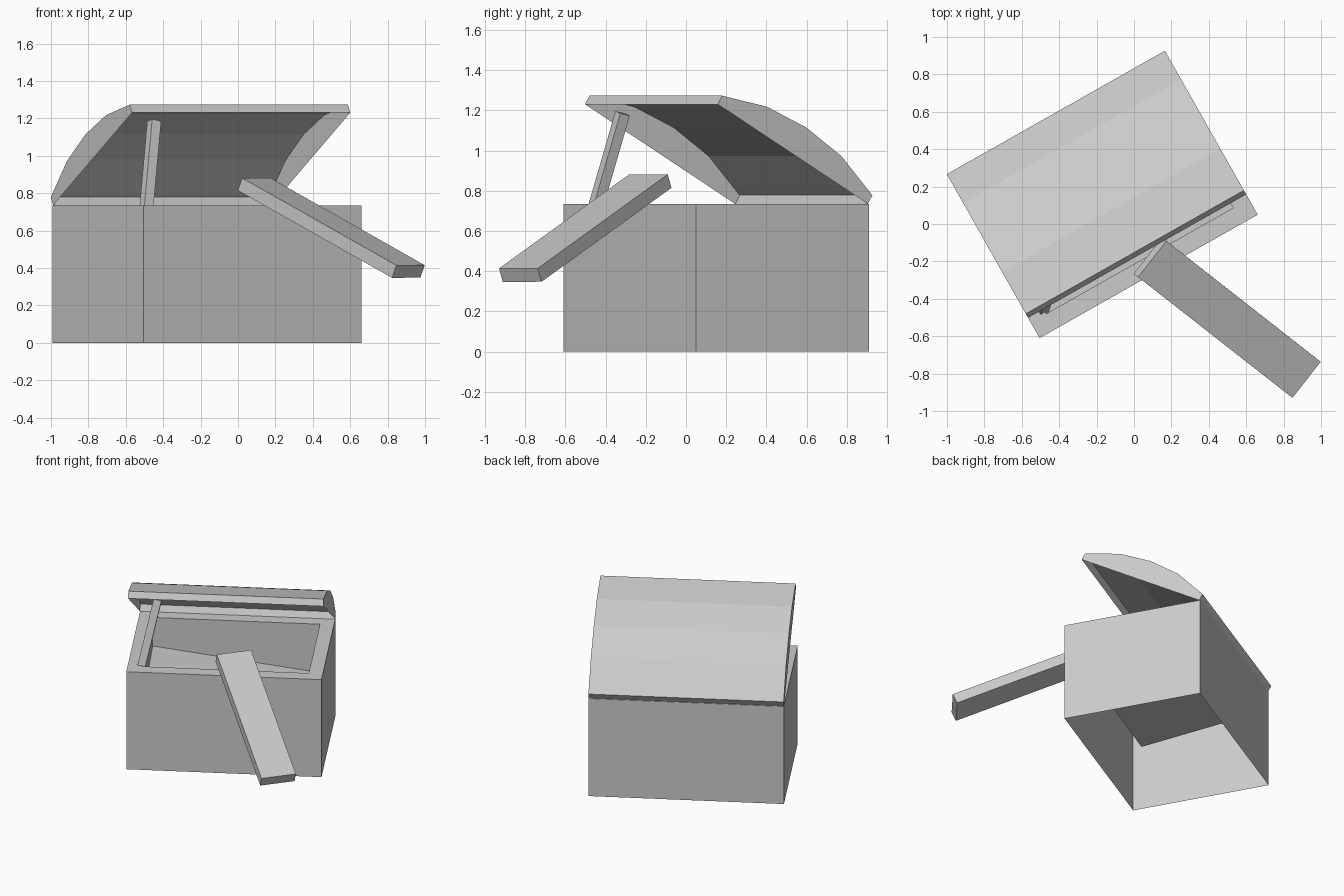
import bpy
import bmesh
from math import radians
from mathutils import Matrix, Vector

if "Cube" in bpy.data.objects:
    bpy.data.objects.remove(bpy.data.objects["Cube"], do_unlink=True)

WIDTH, DEPTH, HEIGHT, WALL = 1.34, 0.987, 0.735, 0.096

# One plain grey
grey = bpy.data.materials.new("plain_grey")
grey.use_nodes = True
grey.diffuse_color = (0.6, 0.6, 0.6, 1)
grey.node_tree.nodes["Principled BSDF"].inputs["Base Color"].default_value = (0.6, 0.6, 0.6, 1)

# The chest stands turned on the ground, with its front left corner as origin
chest_frame = Matrix.Translation((-0.505, -0.61, 0)) @ Matrix.Rotation(radians(29.5), 4, 'Z')


def finish(name, bm, matrix):
    mesh = bpy.data.meshes.new(name)
    bm.to_mesh(mesh)
    bm.free()
    mesh.materials.append(grey)
    obj = bpy.data.objects.new(name, mesh)
    obj.matrix_world = matrix
    bpy.context.collection.objects.link(obj)
    return obj


def ring(bm, inset, heights):
    corners = [(inset, inset), (WIDTH - inset, inset),
               (WIDTH - inset, DEPTH - inset), (inset, DEPTH - inset)]
    return [bm.verts.new((x, y, z)) for (x, y), z in zip(corners, heights)]


def bar(name, start, end, side, width, thickness):
    """Straight bar from start to end, its width running along side."""
    start, end = Vector(start), Vector(end)
    along = (end - start).normalized()
    side = Vector(side)
    side = (side - along * side.dot(along)).normalized()
    basis = Matrix((side, along.cross(side), along)).transposed().to_4x4()
    bm = bmesh.new()
    bmesh.ops.create_cube(bm, size=1)
    bmesh.ops.scale(bm, vec=(width, thickness, (end - start).length), verts=bm.verts)
    return finish(name, bm, Matrix.Translation((start + end) / 2) @ basis)


# Chest body: outer walls, rim, inner walls and an uneven floor, open underneath
bm = bmesh.new()
rings = [ring(bm, 0, [0] * 4), ring(bm, 0, [HEIGHT] * 4),
         ring(bm, WALL, [HEIGHT] * 4), ring(bm, WALL, [0.43, 0.45, 0.37, 0.52])]
for low, high in zip(rings, rings[1:]):
    for i in range(4):
        j = (i + 1) % 4
        bm.faces.new((low[i], low[j], high[j], high[i]))
bm.faces.new(rings[-1])
finish("chest_body", bm, chest_frame)

# Lid: thin arched shell, open below, swung up on the back edge
arch = [(-0.99, 0), (-0.99, 0.05), (-0.74, 0.13), (-0.495, 0.153),
        (-0.25, 0.13), (0, 0.05), (0, 0)]
bm = bmesh.new()
left = [bm.verts.new((0, y, z)) for y, z in arch]
right = [bm.verts.new((WIDTH, y, z)) for y, z in arch]
for i in range(len(arch) - 1):
    bm.faces.new((left[i], right[i], right[i + 1], left[i + 1]))
bm.faces.new(left)
bm.faces.new(right[::-1])
hinge = Matrix.Translation((0, 0.982, HEIGHT)) @ Matrix.Rotation(radians(-30), 4, 'X')
finish("chest_lid", bm, chest_frame @ hinge)

# Prop holding the lid open
bar("lid_prop", (-0.497, -0.473, 0.64), (-0.448, -0.315, 1.185),
    (0.87, 0.49, 0), 0.055, 0.055)

# Loose plank leaning over the front edge
bar("leaning_plank", (0.086, -0.178, 0.848), (0.911, -0.824, 0.381),
    (0.153, 0.193, 0), 0.245, 0.073)
